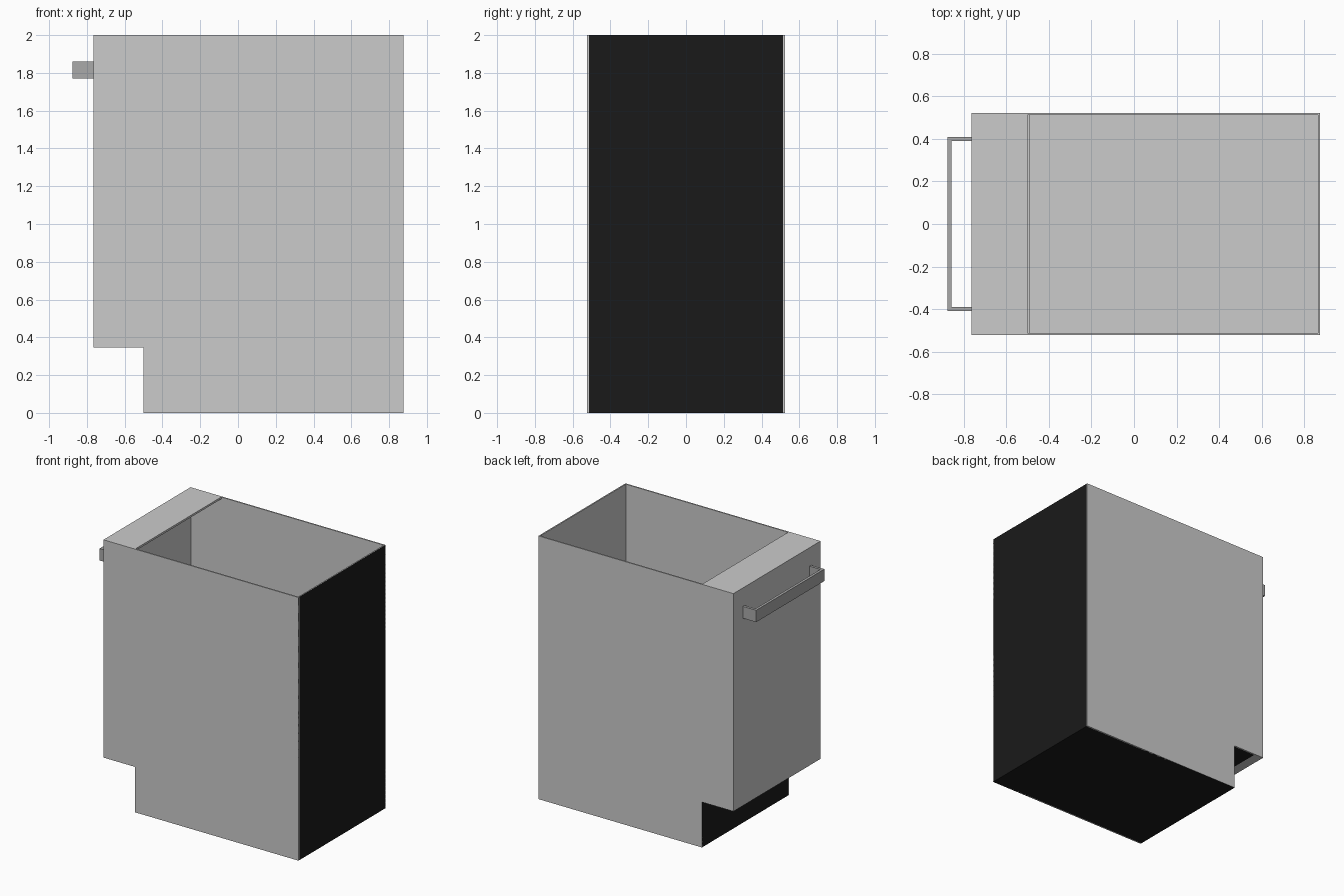
import bpy, bmesh
from mathutils import Vector

if "Cube" in bpy.data.objects:
    bpy.data.objects.remove(bpy.data.objects["Cube"])

X0, X1 = -0.765, 0.875        # front and rear of the carcass
Y, Z = 0.523, 2.0             # half width, height
KX, KZ = -0.5, 0.345          # toe kick recess
DOOR = -0.69                  # rear of the door
T = 0.01                      # panel thickness


def material(name, value):
    m = bpy.data.materials.new(name)
    m.diffuse_color = (value, value, value, 1)
    return m


black = material("black_outside", 0.01)
metal = material("handle_grey", 0.4)
grey = material("panel_grey", 0.8)
grey.diffuse_color = bpy.data.materials.new("default_grey").diffuse_color


def prism(name, profile, direction, start, end, mats=(), outer=()):
    """Extrude a profile along y (from xz points) or z (from xy points).
    Edges listed in outer take the second material."""
    bm = bmesh.new()
    put = (lambda a, b, c: (a, c, b)) if direction == "y" else (lambda a, b, c: (a, b, c))
    lo = [bm.verts.new(put(a, b, start)) for a, b in profile]
    hi = [bm.verts.new(put(a, b, end)) for a, b in profile]
    bm.faces.new(lo)
    bm.faces.new(hi[::-1])
    n = len(profile)
    for i in range(n):
        j = (i + 1) % n
        f = bm.faces.new((lo[i], hi[i], hi[j], lo[j]))
        if i in outer:
            f.material_index = 1
    bmesh.ops.recalc_face_normals(bm, faces=bm.faces)
    me = bpy.data.meshes.new(name)
    bm.to_mesh(me)
    bm.free()
    for m in mats:
        me.materials.append(m)
    ob = bpy.data.objects.new(name, me)
    bpy.context.collection.objects.link(ob)
    return ob


def rect(a0, b0, a1, b1):
    return [(a0, b0), (a1, b0), (a1, b1), (a0, b1)]


# Side panels with the toe kick notch
side = [(X0, KZ), (KX, KZ), (KX, 0), (X1, 0), (X1, Z), (X0, Z)]
for name, s in (("right_side", -1), ("left_side", 1)):
    prism(name, side, "y", s * Y, s * (Y - 0.003))
    inner = [(DOOR, KZ), (KX, KZ), (KX, 0), (X1, 0), (X1, Z), (DOOR, Z)]
    prism(name + "_lining", inner, "y", s * (Y - 0.003), s * (Y - T))

# Ledge, toe kick, floor and back as one folded sheet, black on the outside
fold = [(DOOR, KZ), (KX, KZ), (KX, 0), (X1, 0), (X1, Z),
        (X1 - T, Z), (X1 - T, T), (KX + T, T), (KX + T, KZ + T), (DOOR, KZ + T)]
prism("carcass_shell", fold, "y", -Y, Y, (grey, black), (0, 1, 2, 3))

# Hollow door: front skin and bottom edge
prism("door", [(X0, Z), (X0, KZ), (DOOR, KZ), (DOOR, KZ + T),
               (X0 + 0.004, KZ + T), (X0 + 0.004, Z)], "y", -Y, Y)

# Top rail
prism("top_rail", rect(X0, Z - 0.015, KX, Z), "y", -Y, Y)

# Square bar handle
HX, HY, HT = -0.877, 0.41, 0.02
prism("handle", [(X0, -HY), (HX, -HY), (HX, HY), (X0, HY), (X0, HY - HT),
                 (HX + HT, HY - HT), (HX + HT, HT - HY), (X0, HT - HY)],
      "z", 1.77, 1.86, (metal,))

for m in bpy.data.materials:
    if m.users and not m.is_grease_pencil:
        m.use_nodes = True
        m.node_tree.nodes["Principled BSDF"].inputs["Base Color"].default_value = m.diffuse_color
